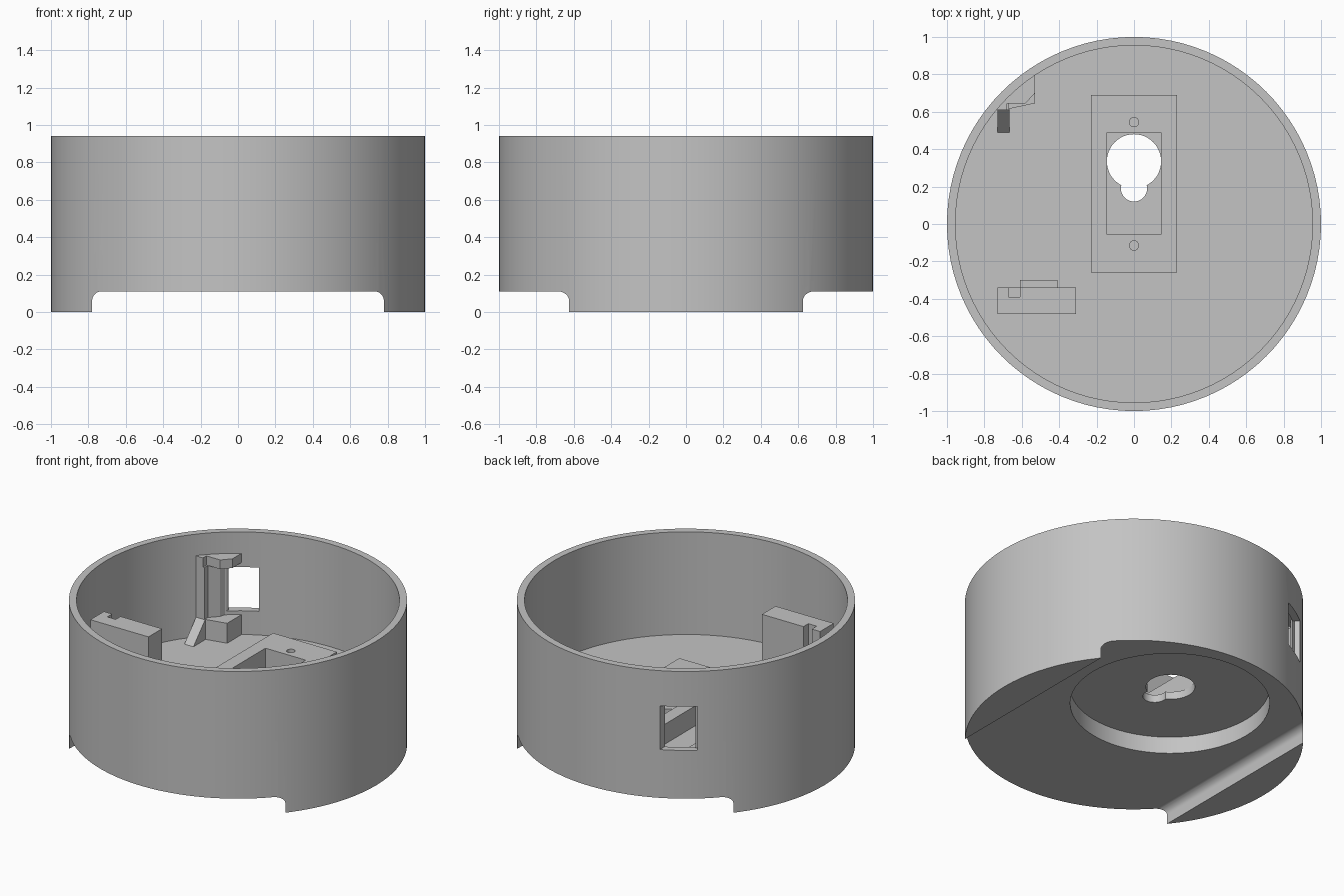
import bpy
import bmesh
from math import cos, sin, pi

cube = bpy.data.objects.get("Cube")
if cube:
    bpy.data.objects.remove(cube, do_unlink=True)

grey = bpy.data.materials.new("plain grey")
grey.use_nodes = True
colour = (0.55, 0.55, 0.55, 1)
grey.diffuse_color = colour
grey.node_tree.nodes["Principled BSDF"].inputs["Base Color"].default_value = colour


def prism(name, points, low, high, axis="z"):
    """Extrude a flat outline along z, or an (x, z) outline along y, or a (y, z) one along x."""
    place = {"z": lambda a, b, h: (a, b, h),
             "y": lambda a, b, h: (a, h, b),
             "x": lambda a, b, h: (h, a, b)}[axis]
    bm = bmesh.new()
    bottom = [bm.verts.new(place(a, b, low)) for a, b in points]
    top = [bm.verts.new(place(a, b, high)) for a, b in points]
    bm.faces.new(bottom)
    bm.faces.new(top)
    for i in range(len(points)):
        j = (i + 1) % len(points)
        bm.faces.new((bottom[i], bottom[j], top[j], top[i]))
    bmesh.ops.recalc_face_normals(bm, faces=bm.faces)
    mesh = bpy.data.meshes.new(name)
    bm.to_mesh(mesh)
    bm.free()
    mesh.materials.append(grey)
    obj = bpy.data.objects.new(name, mesh)
    bpy.context.collection.objects.link(obj)
    return obj


def rect(x0, x1, y0, y1):
    return [(x0, y0), (x1, y0), (x1, y1), (x0, y1)]


def circle(radius, y=0, sides=48):
    return [(radius * cos(2 * pi * i / sides), y + radius * sin(2 * pi * i / sides))
            for i in range(sides)]


def activate(obj):
    bpy.ops.object.select_all(action="DESELECT")
    obj.select_set(True)
    bpy.context.view_layer.objects.active = obj


def cut(obj, cutters):
    """Subtract each cutter and remove it."""
    activate(obj)
    for cutter in cutters:
        mod = obj.modifiers.new("cut", "BOOLEAN")
        mod.operation = "DIFFERENCE"
        mod.solver = "EXACT"
        mod.object = cutter
        bpy.ops.object.modifier_apply(modifier=mod.name)
        bpy.data.objects.remove(cutter, do_unlink=True)


FLOOR, SINK, LEDGE, TALL = 0.27, 0.25, 0.40, 0.80

# Underside channel with rounded upper corners, leaving a foot on each side
half, roof, fillet = 0.78, 0.11, 0.05
arc = [(half - fillet + fillet * cos(pi / 2 * i / 8),
        roof - fillet + fillet * sin(pi / 2 * i / 8)) for i in range(9)]
channel = [(half, -0.1)] + arc
channel += [(-x, z) for x, z in reversed(channel)]

# Round housing with hollow, channel, recess, keyhole and side window
housing = prism("housing", circle(1, sides=96), 0, 0.94)
cut(housing, [
    prism("hollow", circle(0.955, sides=96), FLOOR, 1.1),
    prism("channel", channel, -1.2, 1.2, "y"),
    prism("recess", circle(0.59, 0.33, 72), 0.05, 0.22),
    prism("keyhole_head", circle(0.145, 0.335), 0.1, 0.5),
    prism("keyhole_slot", circle(0.07, 0.19), 0.1, 0.5),
    prism("window", [(-0.44, 0.8), (-0.44, 1), (-0.72, 0.9), (-0.57, 0.7)], 0.425, 0.71),
])

# Raised mounting frame around the keyhole, with two screw holes
frame = prism("mounting_frame", rect(-0.23, 0.23, -0.26, 0.69), SINK, LEDGE)
cut(frame, [prism("pocket", rect(-0.145, 0.145, -0.055, 0.49), 0.1, 0.6)]
    + [prism("screw_hole", circle(0.025, y, 24), 0.29, 0.6) for y in (0.545, -0.115)])

# Holder beside the window: column, top clip, lower ledge and gusset
prism("holder_column", [(-0.73, 0.61), (-0.67, 0.61), (-0.67, 0.645), (-0.62, 0.70),
                        (-0.60, 0.76), (-0.74, 0.625)], SINK, TALL - 0.06)
prism("holder_clip", [(-0.73, 0.61), (-0.68, 0.61), (-0.68, 0.645), (-0.58, 0.645),
                      (-0.53, 0.70), (-0.53, 0.81), (-0.74, 0.625)], TALL - 0.06, TALL)
prism("holder_ledge", [(-0.67, 0.615), (-0.53, 0.645), (-0.53, 0.81), (-0.69, 0.67)],
      SINK, LEDGE)
prism("holder_gusset", [(0.49, FLOOR), (0.49, SINK), (0.62, SINK), (0.62, LEDGE),
                        (0.61, LEDGE)], -0.73, -0.665, "x")

# Freestanding support bar with a notch, and a low rib along its inner side
bar = prism("support_bar", rect(-0.73, -0.31, -0.48, -0.34), SINK, TALL)
cut(bar, [prism("notch", rect(-0.67, -0.61, -0.39, -0.3), LEDGE, 1)])
prism("support_rib", rect(-0.61, -0.41, -0.345, -0.30), SINK, LEDGE)

# Smooth the round walls, keep the edges crisp
for obj in (housing, frame):
    activate(obj)
    bpy.ops.object.shade_smooth_by_angle(angle=pi / 6)
